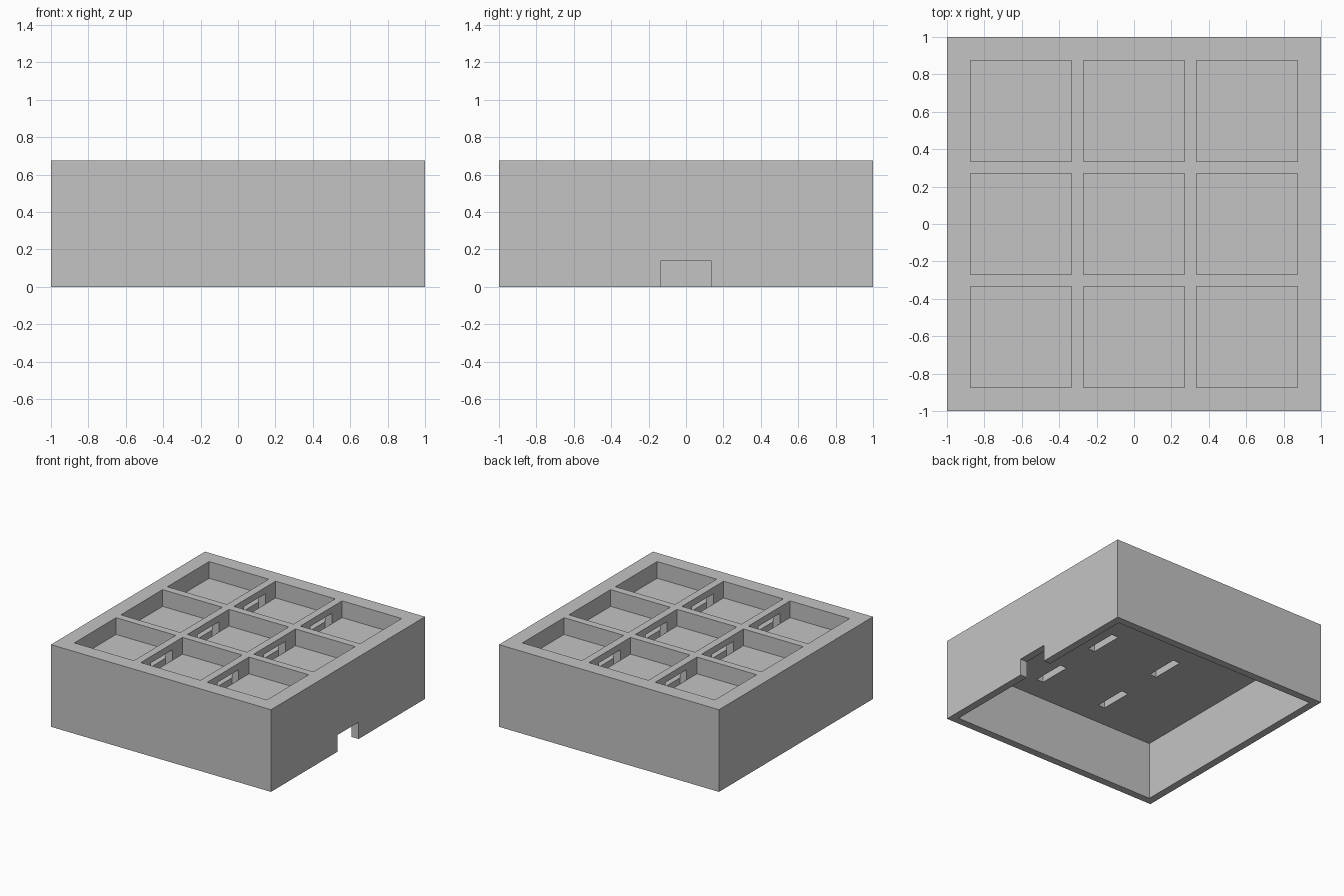
import bpy
import bmesh
from itertools import product

cube = bpy.data.objects.get("Cube")
if cube:
    bpy.data.objects.remove(cube, do_unlink=True)

# Main dimensions
HEIGHT = 0.675
WALL = 0.0625
INNER = 1 - WALL                    # inside of the hollow base
RIM = 1 - 2 * WALL                  # outer limit of the pockets
POCKET = (2 * RIM - 2 * WALL) / 3
PITCH = POCKET + WALL
CEILING = 0.475                     # underside of the tray
FLOOR = CEILING + WALL              # pocket floors
SLOT_TOP = HEIGHT - 0.053
HALF_SLOT = 0.1375
NOTCH_TOP = 0.1375
CENTRES = (-PITCH, 0, PITCH)
DIVIDERS = (-PITCH / 2, PITCH / 2)


def near(value, centres, half):
    return any(abs(value - c) < half for c in centres)


def solid(x, y, z):
    """Tell whether a point lies in the material of the housing."""
    if max(abs(x), abs(y)) > 1 or not 0 < z < HEIGHT:
        return False
    # Hollow base
    if z < CEILING and max(abs(x), abs(y)) < INNER:
        return False
    # Nine square pockets
    if z > FLOOR and near(x, CENTRES, POCKET / 2) and near(y, CENTRES, POCKET / 2):
        return False
    # Slots through the floor and dividers, open to both neighbouring pockets
    if CEILING < z < SLOT_TOP and near(x, DIVIDERS, WALL / 2) and near(y, CENTRES, HALF_SLOT):
        return False
    # Cable notch in the left wall
    if x > INNER and abs(y) < HALF_SLOT and z < NOTCH_TOP:
        return False
    return True


def build_housing():
    # Planes on which the surfaces lie
    edges = {s * v for s in (-1, 1) for v in (1, INNER)}
    edges |= {c + s * POCKET / 2 for c in CENTRES for s in (-1, 1)}
    slots = {c + s * HALF_SLOT for c in CENTRES for s in (-1, 1)}
    planes = [sorted(edges), sorted(edges | slots),
              [0, NOTCH_TOP, CEILING, FLOOR, SLOT_TOP, HEIGHT]]

    def middle(axis, i):
        p = planes[axis]
        if i < 0 or i >= len(p) - 1:
            return -9
        return (p[i] + p[i + 1]) / 2

    def filled(cell):
        return solid(*(middle(a, cell[a]) for a in range(3)))

    bm = bmesh.new()
    verts = {}

    def vert(key):
        if key not in verts:
            verts[key] = bm.verts.new([planes[a][key[a]] for a in range(3)])
        return verts[key]

    # Skin every boundary between material and air
    for cell in product(*(range(len(p) - 1) for p in planes)):
        if not filled(cell):
            continue
        for axis, side in product(range(3), (0, 1)):
            other = list(cell)
            other[axis] += 2 * side - 1
            if filled(other):
                continue
            u, v = (axis + 1) % 3, (axis + 2) % 3
            corners = []
            for du, dv in ((0, 0), (1, 0), (1, 1), (0, 1)):
                key = list(cell)
                key[axis] += side
                key[u] += du
                key[v] += dv
                corners.append(vert(tuple(key)))
            bm.faces.new(corners if side else corners[::-1])

    mesh = bpy.data.meshes.new("tray_housing")
    bm.to_mesh(mesh)
    bm.free()
    obj = bpy.data.objects.new("tray_housing", mesh)
    bpy.context.collection.objects.link(obj)
    return obj


# Plain grey material
grey = bpy.data.materials.new("plain grey")
grey.use_nodes = True
colour = (0.55, 0.55, 0.55, 1)
grey.diffuse_color = colour
grey.node_tree.nodes["Principled BSDF"].inputs["Base Color"].default_value = colour

housing = build_housing()
housing.data.materials.append(grey)
